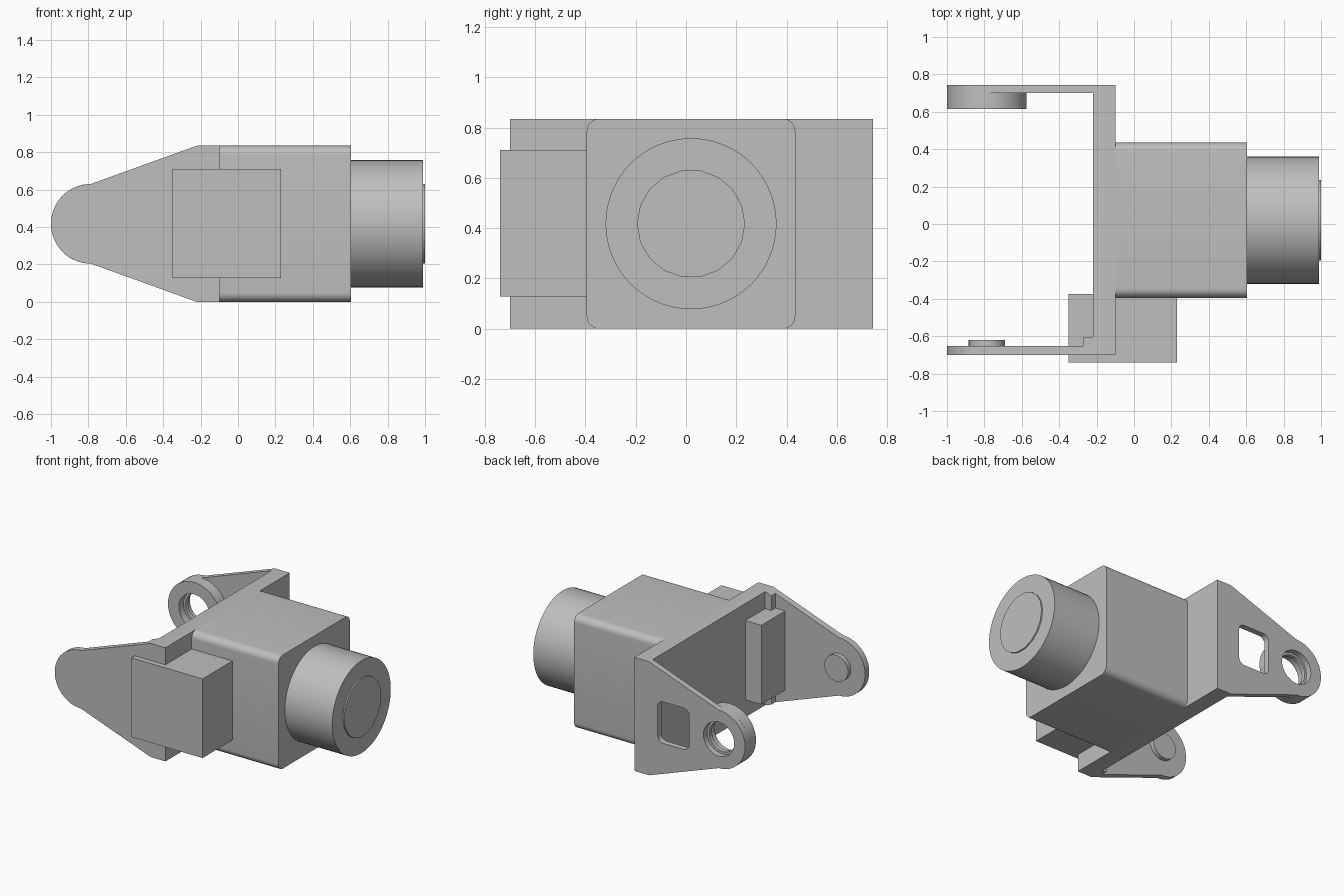
import bpy, bmesh, math
from mathutils import Vector

if "Cube" in bpy.data.objects:
    bpy.data.objects.remove(bpy.data.objects["Cube"], do_unlink=True)

grey = bpy.data.materials.new("plain grey")
grey.use_nodes = True
grey.diffuse_color = (0.52, 0.52, 0.52, 1)
grey.node_tree.nodes["Principled BSDF"].inputs["Base Color"].default_value = grey.diffuse_color


def prism(name, outline, axis, lo, hi):
    """Extrude a 2D outline along one axis; the outline uses the other two axes in order."""
    bm = bmesh.new()

    def point(p, depth):
        co = list(p)
        co.insert("xyz".index(axis), depth)
        return bm.verts.new(Vector(co))

    a = [point(p, lo) for p in outline]
    b = [point(p, hi) for p in outline]
    bm.faces.new(a)
    bm.faces.new(b[::-1])
    for i in range(len(a)):
        j = (i + 1) % len(a)
        bm.faces.new((a[i], b[i], b[j], a[j]))
    bmesh.ops.recalc_face_normals(bm, faces=bm.faces)
    mesh = bpy.data.meshes.new(name)
    bm.to_mesh(mesh)
    bm.free()
    mesh.materials.append(grey)
    obj = bpy.data.objects.new(name, mesh)
    bpy.context.collection.objects.link(obj)
    return obj


def arc(cx, cy, r, start, end, n):
    angles = [math.radians(start + (end - start) * i / n) for i in range(n + 1)]
    return [(cx + r * math.cos(t), cy + r * math.sin(t)) for t in angles]


def circle(cx, cy, r, n=64):
    return arc(cx, cy, r, 0, 360, n)[:-1]


def rounded(x0, y0, x1, y1, r):
    return (arc(x1 - r, y1 - r, r, 0, 90, 8) + arc(x0 + r, y1 - r, r, 90, 180, 8)
            + arc(x0 + r, y0 + r, r, 180, 270, 8) + arc(x1 - r, y0 + r, r, 270, 360, 8))


def cut(obj, cutter):
    """Subtract the cutter, then remove it."""
    mod = obj.modifiers.new("cut", "BOOLEAN")
    mod.operation = "DIFFERENCE"
    mod.solver = "EXACT"
    mod.object = cutter
    bpy.context.view_layer.objects.active = obj
    bpy.ops.object.modifier_apply(modifier=mod.name)
    bpy.data.objects.remove(cutter, do_unlink=True)


H = 0.835
MID = H / 2
PIVOT = (-0.787, MID)
R = 0.213

# U-shaped bracket: tapered side profile, hollowed between the arms
side = [(-0.10, 0), (-0.10, H), (-0.22, H)] + arc(*PIVOT, R, 90, 270, 24) + [(-0.22, 0)]
bracket = prism("bracket", side, "y", -0.70, 0.743)
inside = [(-1.2, -0.652), (-0.27, -0.652), (-0.27, -0.605), (-0.22, -0.605),
          (-0.22, 0.70), (-1.2, 0.70)]
cut(bracket, prism("gap_cutter", inside, "z", -0.2, 1.1))
cut(bracket, prism("window_cutter", rounded(-0.545, 0.265, -0.29, 0.57, 0.045), "y", 0.6, 0.9))
cut(bracket, prism("bore_cutter", circle(*PIVOT, 0.125), "y", 0.6, 0.9))


def ring(name, outer, inner, lo, hi):
    obj = prism(name, circle(*PIVOT, outer), "y", lo, hi)
    cut(obj, prism("ring_cutter", circle(*PIVOT, inner), "y", lo - 0.1, hi + 0.1))
    return obj


# Pivot fittings on the two arms
parts = [bracket,
         ring("pivot_boss", R, 0.125, 0.615, 0.70),
         ring("pivot_lip", 0.125, 0.108, 0.67, 0.70),
         prism("pivot_pin", circle(*PIVOT, 0.097, 32), "y", -0.66, -0.62)]

# Gearbox body, motor and end cap
parts += [prism("gearbox_body", rounded(-0.395, 0, 0.435, H, 0.05), "x", -0.10, 0.605),
          prism("motor", circle(0.02, MID, 0.34), "x", 0.605, 0.99),
          prism("motor_cap", circle(0.02, MID, 0.215, 18), "x", 0.98, 1.0)]

# Side box passing through the bracket plate
parts.append(prism("side_box", [(-0.35, -0.74), (0.23, -0.74), (0.23, -0.375), (-0.35, -0.375)],
                   "z", 0.128, 0.71))

bpy.ops.object.select_all(action="DESELECT")
for part in parts:
    part.select_set(True)
bpy.context.view_layer.objects.active = bracket
bpy.ops.object.shade_smooth_by_angle(angle=math.radians(30))
